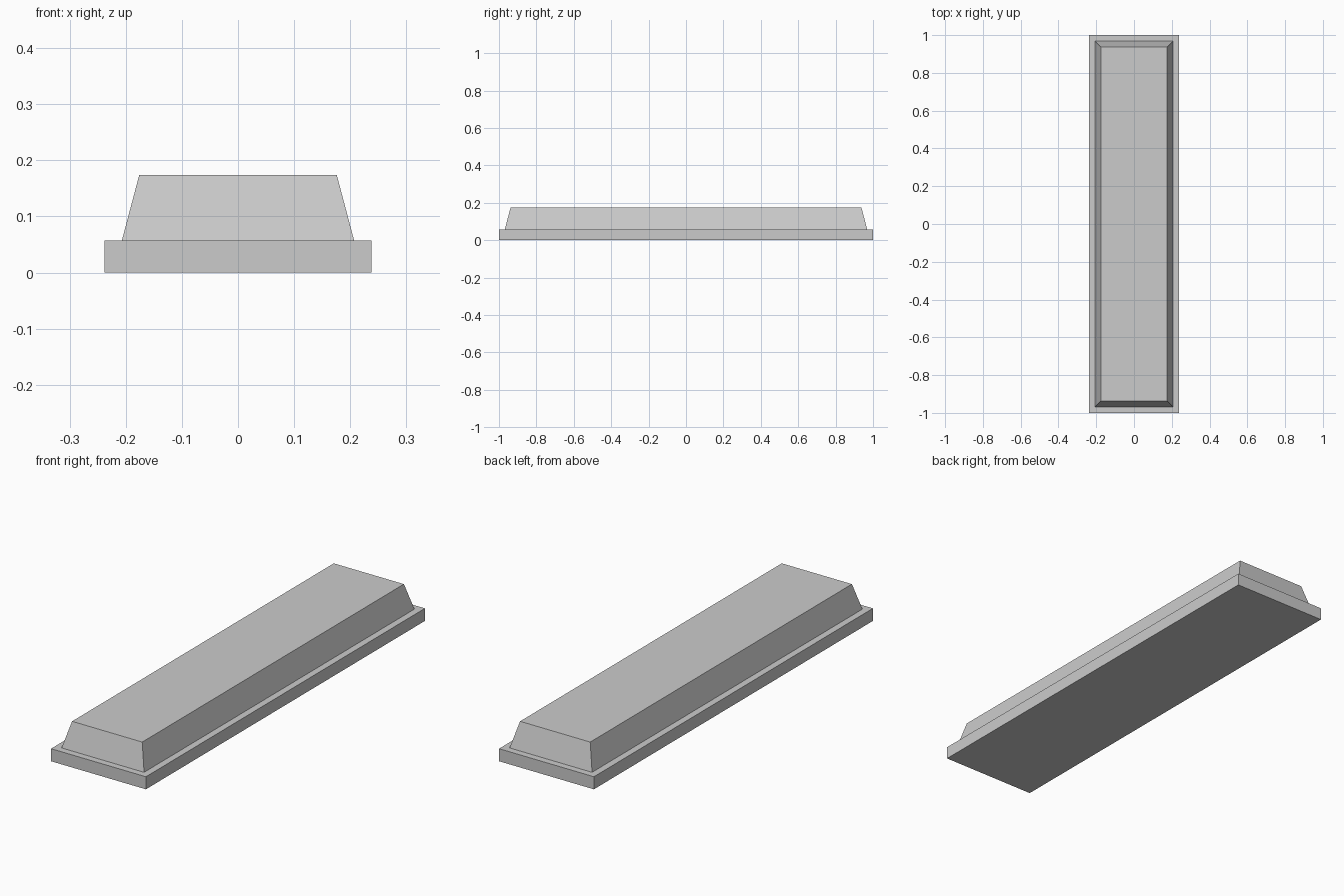
import bpy, bmesh

if "Cube" in bpy.data.objects:
    bpy.data.objects.remove(bpy.data.objects["Cube"])

# Stepped rectangular sections from bottom to top: (half width, half length, z)
SECTIONS = [
    (0.238, 1.0, 0.0),      # plinth bottom
    (0.238, 1.0, 0.057),    # plinth top
    (0.207, 0.969, 0.057),  # foot of the sloped block
    (0.176, 0.938, 0.174),  # flat top
]


def rectangle(bm, hx, hy, z):
    return [bm.verts.new((sx * hx, sy * hy, z))
            for sx, sy in ((-1, -1), (1, -1), (1, 1), (-1, 1))]


# Plinth, ledge and sloped block as one closed body
bm = bmesh.new()
rings = [rectangle(bm, *s) for s in SECTIONS]
for low, high in zip(rings, rings[1:]):
    for i in range(4):
        j = (i + 1) % 4
        bm.faces.new((low[i], low[j], high[j], high[i]))
bm.faces.new(rings[0][::-1])
bm.faces.new(rings[-1])
bmesh.ops.recalc_face_normals(bm, faces=bm.faces)

mesh = bpy.data.meshes.new("tapered_block_on_plinth")
bm.to_mesh(mesh)
bm.free()
bpy.context.collection.objects.link(
    bpy.data.objects.new("tapered_block_on_plinth", mesh))
